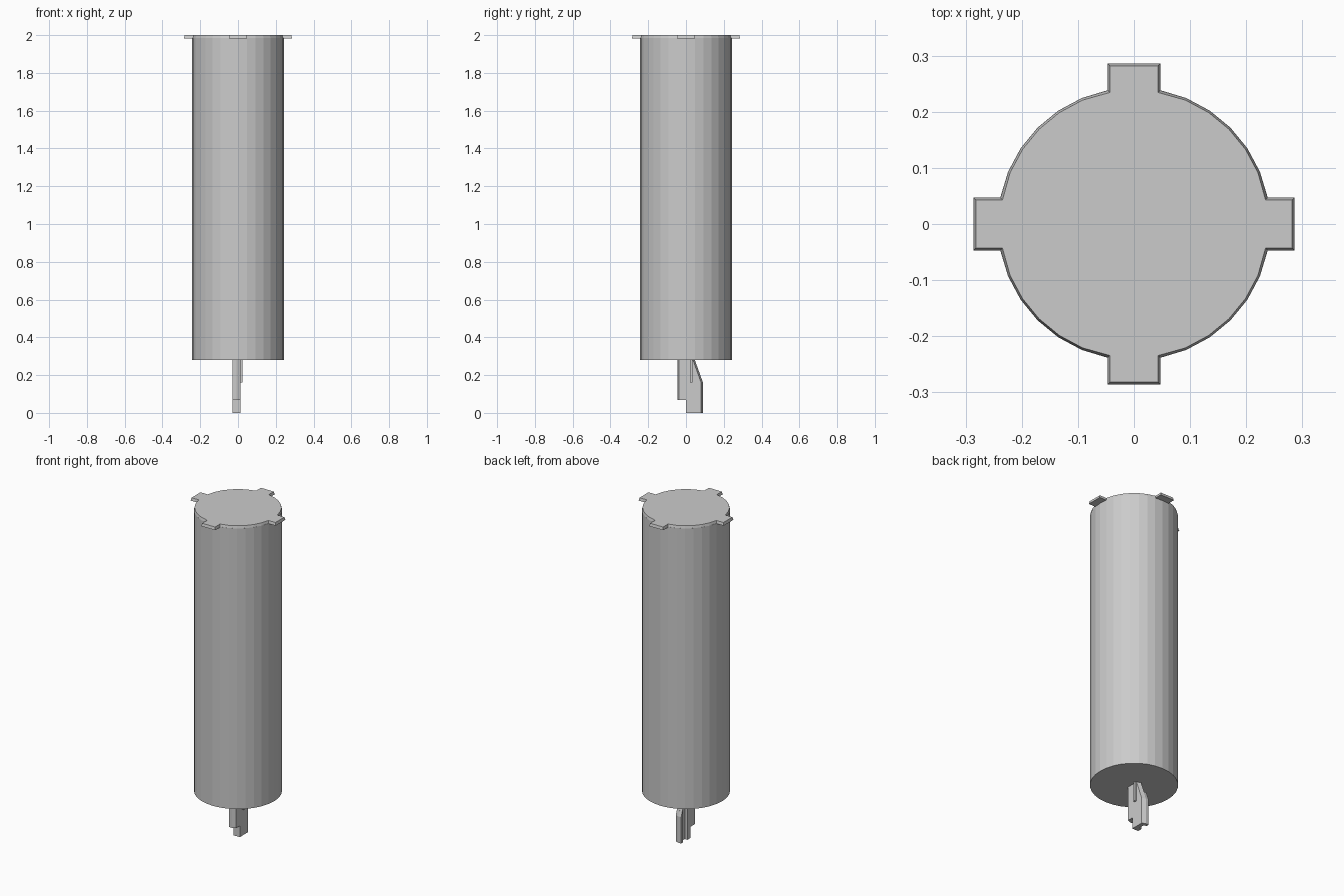
import bpy, bmesh
from math import cos, sin, pi
from mathutils import Matrix, Vector

if "Cube" in bpy.data.objects:
    bpy.data.objects.remove(bpy.data.objects["Cube"])


def loft(bm, rings):
    """Skin matching point loops and cap both ends."""
    loops = [[bm.verts.new(p) for p in ring] for ring in rings]
    n = len(loops[0])
    for a, b in zip(loops, loops[1:]):
        for i in range(n):
            j = (i + 1) % n
            bm.faces.new((a[i], a[j], b[j], b[i]))
    bm.faces.new(loops[0][::-1])
    bm.faces.new(loops[-1])


def finish(bm, name):
    bmesh.ops.recalc_face_normals(bm, faces=bm.faces)
    mesh = bpy.data.meshes.new(name)
    bm.to_mesh(mesh)
    bm.free()
    obj = bpy.data.objects.new(name, mesh)
    bpy.context.collection.objects.link(obj)
    return obj


R = 0.243
STEP = pi / 16          # 32-sided barrel


def circle(z):
    return [(R * cos(i * STEP), R * sin(i * STEP), z) for i in range(32)]


def tabbed(r, reach, half, z):
    """Circle outline with a square tab on each quarter."""
    root = r * cos(STEP)
    quarter = [(root, -half), (reach, -half), (reach, half), (root, half)]
    quarter += [(r * cos(k * STEP), r * sin(k * STEP)) for k in range(2, 7)]
    return [Matrix.Rotation(q * pi / 2, 3, 'Z') @ Vector((x, y, z))
            for q in range(4) for x, y in quarter]


# Barrel
bm = bmesh.new()
loft(bm, [circle(0.28), circle(1.985)])
finish(bm, "barrel")

# Tabbed cap with a narrow sloping rim
bm = bmesh.new()
loft(bm, [tabbed(R, 0.286, 0.047, 1.983), tabbed(R - 0.004, 0.282, 0.043, 2.0)])
finish(bm, "tabbed_cap")


def side(points, x):
    return [(x, y, z) for y, z in points]


def blade(front, back):
    """Side profile of the stem between its front and back edges."""
    return [(front, 0.285), (back - 0.045, 0.285), (back, 0.16), (back, 0),
            (0, 0), (0, 0.068), (front, 0.068)]


# Stem: core with a bevelled right face, and two strips leaving a groove
bm = bmesh.new()
core = blade(-0.045, 0.09)
loft(bm, [side(core, -0.013), side(core, -0.009),
          side(blade(-0.037, 0.08), 0.012)])
front_strip = [(-0.045, 0.285), (0.03, 0.285), (0.03, 0), (0, 0),
               (0, 0.068), (-0.045, 0.068)]
back_strip = [(0.07, 0), (0.09, 0), (0.09, 0.16), (0.07, 0.213)]
for strip in (front_strip, back_strip):
    loft(bm, [side(strip, -0.03), side(strip, -0.012)])
finish(bm, "stem")

# Short rib on the right of the stem
bm = bmesh.new()
rib = [(0.022, 0.16), (0.034, 0.16), (0.034, 0.285), (0.022, 0.285)]
loft(bm, [side(rib, 0.01), side(rib, 0.023)])
finish(bm, "stem_rib")
